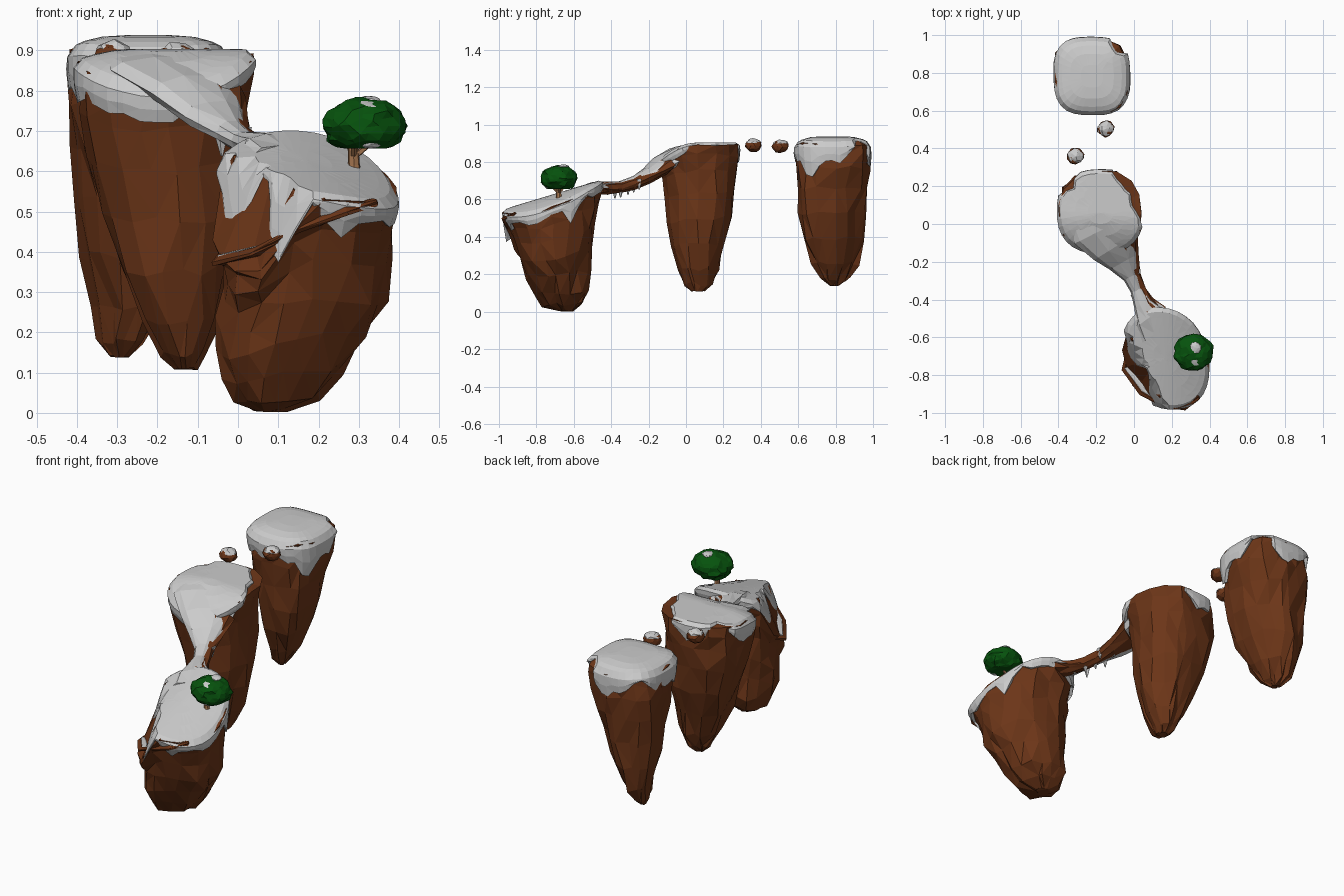
import bpy, bmesh, random
from math import sin, cos, pi, exp, radians
from mathutils import Vector, Matrix

if "Cube" in bpy.data.objects:
    bpy.data.objects.remove(bpy.data.objects["Cube"])

random.seed(4)


def material(name, rgb):
    m = bpy.data.materials.new(name)
    m.diffuse_color = (*rgb, 1)
    m.use_nodes = True
    m.node_tree.nodes["Principled BSDF"].inputs["Base Color"].default_value = m.diffuse_color
    return m


ROCK = material("rock_brown", (0.15, 0.036, 0.009))
GREEN = material("leaf_green", (0.002, 0.085, 0.004))
WOOD = material("bark_tan", (0.36, 0.17, 0.075))


def finish(name, bm, mat=None):
    bmesh.ops.remove_doubles(bm, verts=bm.verts, dist=0.0004)
    bmesh.ops.triangulate(bm, faces=bm.faces)
    bmesh.ops.recalc_face_normals(bm, faces=bm.faces)
    me = bpy.data.meshes.new(name)
    bm.to_mesh(me)
    bm.free()
    ob = bpy.data.objects.new(name, me)
    bpy.context.collection.objects.link(ob)
    if mat:
        me.materials.append(mat)
    return ob


def loft(name, rows, mat=None):
    # skin a stack of closed rings and cap both ends
    bm = bmesh.new()
    vs = [[bm.verts.new(p) for p in row] for row in rows]
    n = len(vs[0])
    for a, b in zip(vs, vs[1:]):
        for i in range(n):
            j = (i + 1) % n
            bm.faces.new((a[i], a[j], b[j], b[i]))
    bm.faces.new(vs[0][::-1])
    bm.faces.new(vs[-1])
    return finish(name, bm, mat)


def shake(p, d):
    return Vector(p) + Vector([random.uniform(-d, d) for _ in range(3)])


def island(name, zb, rings, top, power, skew, low_skew, ridge, base, drips):
    # rings: height fraction, x min, x max, y min, y max
    def surf(s, a, grow=0.0, f=1.0):
        k = max(i for i in range(len(rings) - 1) if rings[i][0] <= s + 1e-6)
        r0, r1 = rings[k], rings[k + 1]
        t = (s - r0[0]) / (r1[0] - r0[0])
        _, x0, x1, y0, y1 = [u + (v - u) * t for u, v in zip(r0, r1)]
        c, d = cos(a), sin(a)
        pw = 1.9 + (power - 1.9) * s
        q = (abs(c) ** pw + abs(d) ** pw) ** (-1 / pw)
        q *= 1 + ridge * (1 - s) * (sin(3 * a + 1) + 0.8 * sin(5 * a + 2 * s))
        dy = d * q * ((y1 - y0) / 2 + grow) * f
        dx = c * q * ((x1 - x0) / 2 + grow) * f
        sh = low_skew * (1 - s)
        x = (x0 + x1) / 2 + dx * (1 - abs(sh) * 0.4) + (skew * s + sh) * dy
        y = (y0 + y1) / 2 + dy
        zt = top(x, y)
        return Vector((x, y, zt if s >= 1 else zb + s * (zt - zb)))

    n = 17
    angs = [2 * pi * i / n + random.uniform(-0.08, 0.08) for i in range(n)]
    levels = [0, 0.05, 0.15, 0.32, 0.5, 0.68, 0.83, 0.93]
    rows = [[shake(surf(s, a), 0.004 if s == 0 else 0.012) for a in angs] for s in levels]
    rows += [[shake(surf(1, a, 0, f), 0.009) for a in angs] for f in (1, 0.8, 0.45, 0.05)]
    loft(name + "_rock", rows, ROCK)

    # snow cap with drips over the rim
    n = 34
    angs = [2 * pi * i / n for i in range(n)]
    drop = []
    for a in angs:
        d = base + random.uniform(-0.015, 0.02)
        for deg, depth, w in drips:
            u = (a - radians(deg) + pi) % (2 * pi) - pi
            d += depth * exp(-(u / radians(w)) ** 2)
        drop.append(d)
    up = Vector((0, 0, 0.011))
    rows = []
    for f in (0.03, 0.3, 0.6, 0.82, 0.94):
        rows.append([surf(1, a, 0, f * min(1, 1 + 3 * d)) + up for a, d in zip(angs, drop)])
    for k, g in ((0.06, 0.009), (0.5, 0.012), (1, 0.008), (0.97, -0.025)):
        row = []
        for a, d in zip(angs, drop):
            if d > 0:
                p = surf(1 - k * d / 0.75 - 0.001, a, g)
            else:
                p = surf(1, a, 0, 1 + 3 * d) - up * k
            row.append(p)
        rows.append(row)
    loft(name + "_snow", rows)


def top_front(x, y):
    u = -(x - 0.17) * 0.85 - (y + 0.7) * 0.45
    return 0.665 + 0.3 * (y + 0.55) - 0.9 * (x - 0.13) ** 2 - 0.2 * min(1, max(0, (u - 0.12) / 0.07))


def top_middle(x, y):
    return 0.893 - 2.2 * max(0, 0.06 - y) ** 2 - 1.2 * max(0, -0.25 - x) ** 2


def top_back(x, y):
    return 0.927 - 24 * ((x + 0.225) ** 4 + (y - 0.785) ** 4)


island("front_island", 0.005,
       [(0, 0.04, 0.12, -0.68, -0.60), (0.04, 0.0, 0.19, -0.76, -0.55), (0.15, -0.04, 0.26, -0.82, -0.51),
        (0.45, -0.05, 0.36, -0.88, -0.51), (0.75, -0.04, 0.375, -0.92, -0.48), (1, -0.05, 0.385, -0.975, -0.45)],
       top_front, 2.2, -0.15, 0, 0.02, 0.035,
       [(285, 0.12, 11), (20, 0.11, 8), (330, 0.04, 20), (207, -0.19, 28), (165, -0.05, 15), (100, 0.03, 30)])
island("middle_island", 0.11,
       [(0, -0.16, -0.10, 0.03, 0.10), (0.06, -0.20, -0.07, -0.01, 0.15), (0.24, -0.27, -0.02, -0.07, 0.19),
        (0.5, -0.34, 0.01, -0.10, 0.25), (0.8, -0.39, 0.02, -0.12, 0.275), (1, -0.40, 0.045, -0.15, 0.28)],
       top_middle, 2.4, 0, 0, 0.05, 0.06,
       [(20, -0.14, 35), (60, -0.08, 20), (140, -0.11, 16), (250, 0.02, 30), (185, 0.03, 20), (100, 0.02, 20)])
island("back_island", 0.14,
       [(0, -0.32, -0.27, 0.77, 0.82), (0.08, -0.36, -0.21, 0.70, 0.90), (0.25, -0.385, -0.13, 0.64, 0.94),
        (0.55, -0.415, -0.06, 0.60, 0.96), (0.85, -0.42, -0.03, 0.595, 0.98), (1, -0.415, -0.03, 0.585, 0.98)],
       top_back, 3.0, 0, -0.4, 0.05, 0.075,
       [(325, 0.1, 14), (45, -0.15, 14), (135, -0.08, 10), (215, 0.03, 20), (80, 0.03, 15)])


def strip(name, stations, mat=None, shift=(0, 0, 0), scale=1.0, jit=0.003, n=10):
    # stations: x, y, top z, half width, thickness
    rows = []
    for i, (x, y, z, w, th) in enumerate(stations):
        a, b = stations[max(0, i - 1)], stations[min(len(stations) - 1, i + 1)]
        side = Vector((b[1] - a[1], a[0] - b[0], 0)).normalized()
        mid = Vector((x, y, z - th / 2)) + Vector(shift)
        rows.append([shake(mid + side * w * scale * cos(t) + Vector((0, 0, th / 2 * sin(t))), jit)
                     for t in [2 * pi * k / n for k in range(n)]])
    return loft(name, rows, mat)


# bridge between front and middle islands
bridge = [(0.14, -0.56, 0.668, 0.12, 0.05), (0.09, -0.49, 0.692, 0.09, 0.06), (0.045, -0.42, 0.698, 0.05, 0.06),
          (0.015, -0.35, 0.70, 0.035, 0.055), (-0.015, -0.28, 0.725, 0.045, 0.06), (-0.055, -0.20, 0.775, 0.085, 0.08),
          (-0.10, -0.12, 0.838, 0.13, 0.09), (-0.16, -0.03, 0.885, 0.17, 0.07), (-0.18, 0.05, 0.90, 0.15, 0.03)]
strip("bridge_snow", bridge)
strip("bridge_rock", bridge[1:-2], ROCK, (0.014, 0, -0.008), 0.92, 0.008)


def limb(name, p0, p1, r0, r1, mat=None, n=7):
    p0, p1 = Vector(p0), Vector(p1)
    q = (p1 - p0).to_track_quat('Z', 'Y')
    loft(name, [[p + q @ Vector((r * cos(2 * pi * k / n), r * sin(2 * pi * k / n), 0)) for k in range(n)]
                for p, r in ((p0, r0), (p1, r1))], mat)


# icicles under the bridge
for i, (x, y, z) in enumerate([(0.05, -0.42, 0.66), (0.0, -0.38, 0.66), (0.035, -0.35, 0.66), (0.0, -0.31, 0.68),
                               (-0.04, -0.28, 0.69), (0.02, -0.25, 0.71), (-0.05, -0.22, 0.71)]):
    limb(f"icicle_{i}", (x, y, z), (x, y, z - random.uniform(0.03, 0.065)), 0.018, 0.003, None, 5)

# overhanging ledge along the front rim
ledge = [(-0.02, -0.66, 0.42, 0.015, 0.02), (-0.042, -0.76, 0.385, 0.028, 0.02), (0.05, -0.885, 0.408, 0.028, 0.02),
         (0.16, -0.945, 0.468, 0.024, 0.022), (0.27, -0.965, 0.512, 0.02, 0.022), (0.34, -0.915, 0.532, 0.012, 0.018)]
strip("front_ledge_rock", ledge, ROCK, jit=0.005)
strip("front_ledge_snow", ledge[1:-1], None, (0.006, 0.006, 0.008), 0.75, 0.004)


def blob(name, centre, size, mat=None, sub=2, jit=0.06, floor=-1.0, tilt=0):
    bm = bmesh.new()
    bmesh.ops.create_icosphere(bm, subdivisions=sub, radius=1)
    rot = Matrix.Rotation(tilt, 3, 'X')
    for v in bm.verts:
        p = shake(v.co, jit)
        p.z = max(p.z, floor)
        v.co = Vector(centre) + rot @ Vector([a * b for a, b in zip(p, size)])
    finish(name, bm, mat)


# floating stepping stones
for i, (x, y, z) in enumerate([(-0.31, 0.36, 0.887), (-0.15, 0.505, 0.883)]):
    blob(f"stone_{i}", (x, y, z), (0.046, 0.045, 0.034), ROCK, 2, 0.1)
    blob(f"stone_snow_{i}", (x, y, z + 0.01), (0.042, 0.04, 0.029), None, 2, 0.1, 0.2)

# tree
limb("trunk_base", (0.29, -0.68, 0.575), (0.288, -0.68, 0.62), 0.022, 0.014, WOOD)
limb("trunk", (0.288, -0.68, 0.615), (0.285, -0.68, 0.69), 0.015, 0.012, WOOD)
for i, (dx, dy) in enumerate([(0.055, 0.01), (-0.02, 0.04), (0.0, -0.05)]):
    limb(f"branch_{i}", (0.287, -0.68, 0.635), (0.287 + dx, -0.68 + dy, 0.68), 0.009, 0.006, WOOD, 5)
for i, (dx, dy) in enumerate([(0.03, -0.02), (-0.03, -0.01), (0.0, 0.035)]):
    limb(f"root_{i}", (0.288, -0.68, 0.605), (0.288 + dx, -0.68 + dy, 0.575), 0.009, 0.006, WOOD, 5)
blob("foliage", (0.315, -0.68, 0.712), (0.105, 0.098, 0.07), GREEN, 3, 0.075, -0.8)
blob("foliage_snow_front", (0.32, -0.737, 0.748), (0.04, 0.034, 0.018), None, 2, 0.06, -1, 0.7)
blob("foliage_snow_top", (0.325, -0.655, 0.775), (0.03, 0.032, 0.012), None, 2, 0.06)
blob("foliage_snow_under", (0.33, -0.735, 0.668), (0.03, 0.02, 0.012), None, 2, 0.05)
